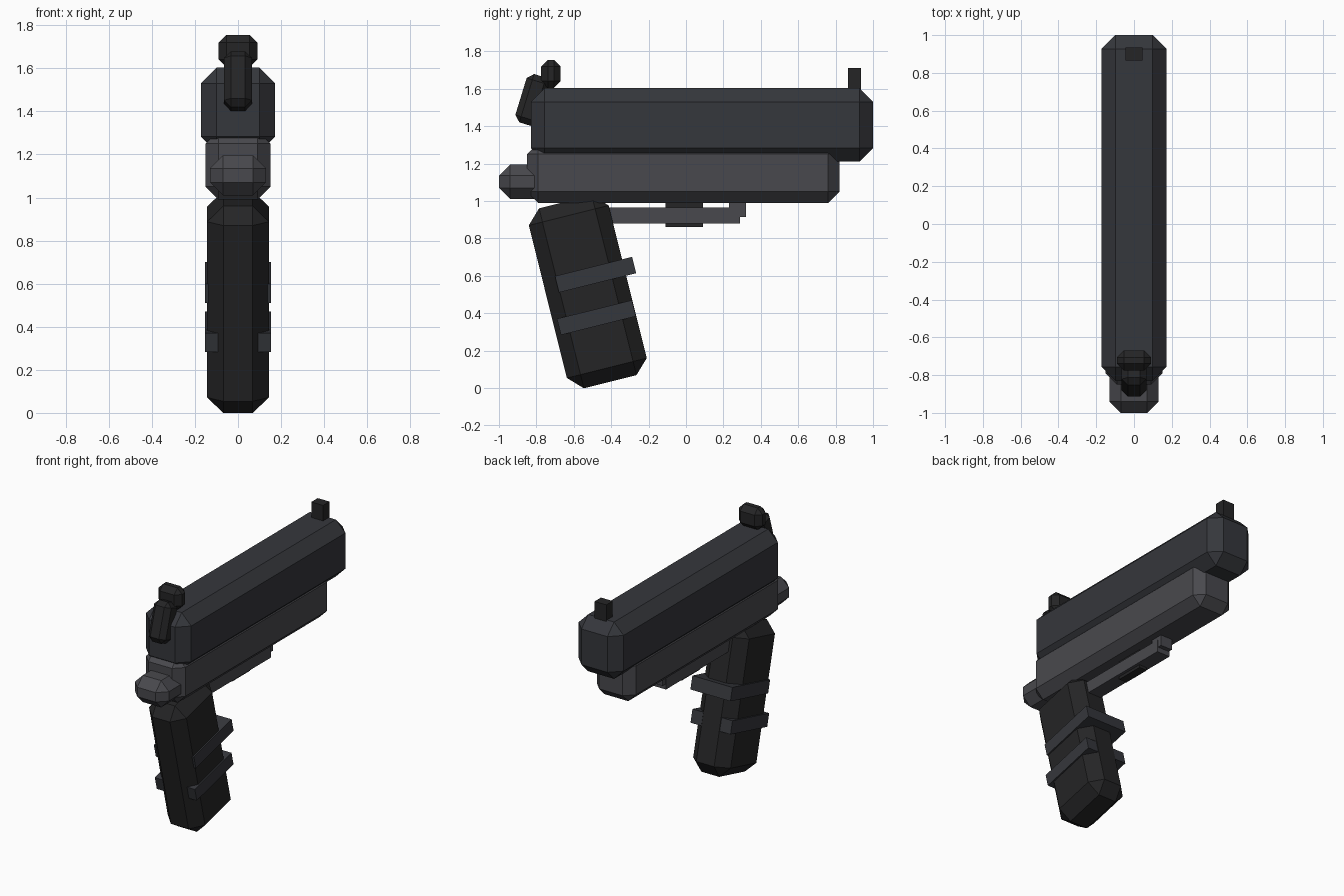
import bpy, bmesh, math
from mathutils import Vector

if "Cube" in bpy.data.objects:
    bpy.data.objects.remove(bpy.data.objects["Cube"])


def material(name, r, g, b):
    m = bpy.data.materials.new(name)
    m.diffuse_color = (r, g, b, 1)
    m.use_nodes = True
    m.node_tree.nodes["Principled BSDF"].inputs["Base Color"].default_value = m.diffuse_color
    return m


SLIDE = material("dark_steel", 0.036, 0.038, 0.045)
FRAME = material("grey_steel", 0.066, 0.066, 0.075)
BLACK = material("black_rubber", 0.018, 0.018, 0.019)


def block(name, mat, centre, size, bevel=0.0, tilt=0.0):
    """Box with flat chamfers, tilted about the x axis (degrees)."""
    bm = bmesh.new()
    bmesh.ops.create_cube(bm, size=1)
    bmesh.ops.scale(bm, vec=Vector(size), verts=bm.verts)
    if bevel:
        bmesh.ops.bevel(bm, geom=bm.edges[:], offset=bevel, segments=1,
                        affect='EDGES', profile=0.5)
    me = bpy.data.meshes.new(name)
    bm.to_mesh(me)
    bm.free()
    me.materials.append(mat)
    ob = bpy.data.objects.new(name, me)
    ob.location = centre
    ob.rotation_euler.x = math.radians(tilt)
    bpy.context.collection.objects.link(ob)
    return ob


def span(name, mat, half_x, y, z, bevel=0.0):
    """Upright block given by its half width and its y and z ranges."""
    return block(name, mat, (0, sum(y) / 2, sum(z) / 2),
                 (2 * half_x, y[1] - y[0], z[1] - z[0]), bevel)


# Upper body and lower frame
span("slide", SLIDE, 0.172, (-0.83, 1.0), (1.21, 1.603), 0.073)
span("frame", FRAME, 0.15, (-0.85, 0.82), (0.99, 1.31), 0.06)
span("rear_tang", FRAME, 0.13, (-1.0, -0.68), (1.01, 1.195), 0.06)

# Sight and hammer
span("front_sight", BLACK, 0.045, (0.865, 0.935), (1.55, 1.71))
block("hammer", BLACK, (0, -0.82, 1.54), (0.13, 0.13, 0.27), 0.032, -17)
span("hammer_spur", BLACK, 0.09, (-0.775, -0.67), (1.605, 1.755), 0.036)

# Trigger guard and trigger
span("guard_bar", FRAME, 0.05, (-0.5, 0.29), (0.88, 0.965))
span("guard_front", FRAME, 0.045, (0.23, 0.32), (0.915, 1.02))
span("trigger", BLACK, 0.03, (-0.11, 0.09), (0.86, 1.02))

# Raked grip with two raised bands, placed along the grip's own axes
RAKE = 14
c, s = math.cos(math.radians(RAKE)), math.sin(math.radians(RAKE))


def raked(name, mat, half_x, u, w, bevel=0.0):
    cu, cw = sum(u) / 2, sum(w) / 2
    return block(name, mat, (0, c * cu - s * cw, s * cu + c * cw),
                 (2 * half_x, u[1] - u[0], w[1] - w[0]), bevel, RAKE)


raked("grip", BLACK, 0.143, (-0.605, -0.165), (0.131, 1.122), 0.075)
raked("upper_grip_band", SLIDE, 0.153, (-0.535, -0.11), (0.66, 0.75))
raked("lower_grip_band", SLIDE, 0.153, (-0.58, -0.167), (0.437, 0.526))
